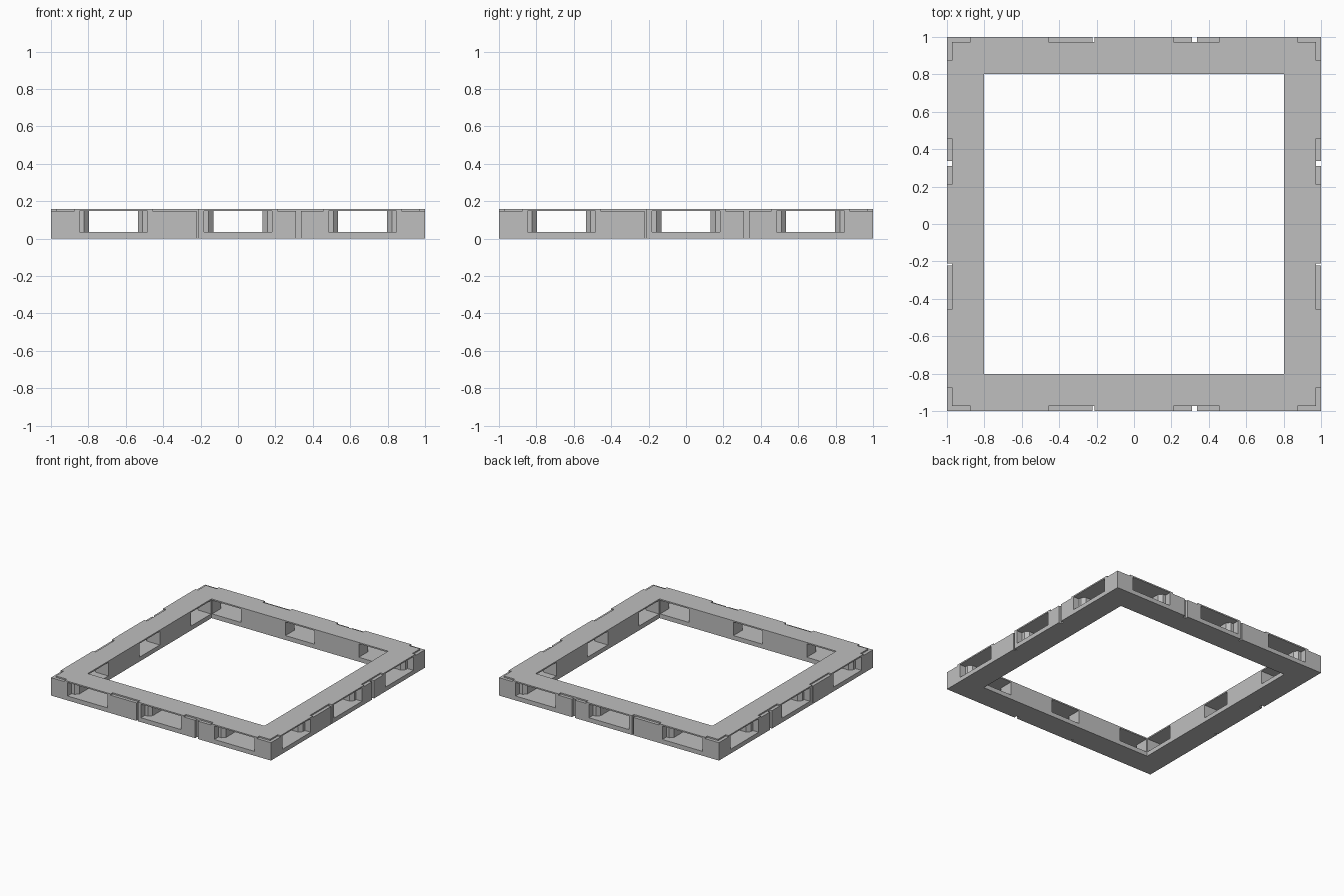
import bpy
import bmesh

cube = bpy.data.objects.get("Cube")
if cube:
    bpy.data.objects.remove(cube, do_unlink=True)

HEIGHT = 0.158    # overall height
CEILING = 0.147   # underside of the top skin
FLOOR = 0.036     # top of the sill under each slot
INNER = 0.803     # half width of the central opening
GROOVE = 0.026    # depth of grooves and edge recesses
PITCH = 2 / 3     # spacing of the slots
OUT = -0.1        # cutters start outside the wall

grey = bpy.data.materials.new("light_grey")
grey.use_nodes = True
colour = (0.52, 0.52, 0.52, 1)
grey.diffuse_color = colour
grey.node_tree.nodes["Principled BSDF"].inputs["Base Color"].default_value = colour


def make_object(name, prisms):
    """Build one mesh from (outline, bottom, top) prisms."""
    bm = bmesh.new()
    for outline, bottom, top in prisms:
        face = bm.faces.new([bm.verts.new((x, y, bottom)) for x, y in outline])
        moved = bmesh.ops.extrude_face_region(bm, geom=[face])["geom"]
        verts = [v for v in moved if isinstance(v, bmesh.types.BMVert)]
        bmesh.ops.translate(bm, verts=verts, vec=(0, 0, top - bottom))
    bmesh.ops.recalc_face_normals(bm, faces=bm.faces)
    mesh = bpy.data.meshes.new(name)
    bm.to_mesh(mesh)
    bm.free()
    mesh.materials.append(grey)
    obj = bpy.data.objects.new(name, mesh)
    bpy.context.collection.objects.link(obj)
    return obj


def rect(u0, u1, d0, d1):
    return [(u0, d0), (u1, d0), (u1, d1), (u0, d1)]


def cut(target, name, prisms):
    """Subtract the prisms from the target and drop the cutter."""
    cutter = make_object(name, prisms)
    cutter.hide_render = True
    mod = target.modifiers.new(name, 'BOOLEAN')
    mod.operation = 'DIFFERENCE'
    mod.solver = 'EXACT'
    mod.object = cutter
    bpy.context.view_layer.objects.active = target
    bpy.ops.object.modifier_apply(modifier=mod.name)
    bpy.data.objects.remove(cutter, do_unlink=True)


# Square frame with its central opening
frame = make_object("base_frame", [(rect(-1, 1, -1, 1), 0, HEIGHT)])
cut(frame, "central_opening", [(rect(-INNER, INNER, -INNER, INNER), -1, 1)])

# Half outline of a connector slot: wide mouth, step, taper, straight throat
half = [(0.182, OUT), (0.182, 0.053), (0.157, 0.053), (0.131, 0.08), (0.131, 0.25)]
slot = half + [(-u, d) for u, d in reversed(half)]
slots = [([(u + c, d) for u, d in slot], FLOOR, CEILING) for c in (-PITCH, 0, PITCH)]

# Shallow recesses in the top edge between the slots and at the corners
spans = [(-1.1, -0.875), (-0.457, -0.21), (0.21, 0.457), (0.875, 1.1)]
recesses = [(rect(a, b, OUT, GROOVE), CEILING, 0.3) for a, b in spans]

# One narrow and one wide vertical groove
grooves = [(rect(a, b, OUT, GROOVE), -0.1, 0.3)
           for a, b in ((-0.222, -0.211), (0.311, 0.337))]

# Map (along wall, depth into wall) onto each of the four walls
walls = {
    "front": lambda u, d: (u, d - 1),
    "back": lambda u, d: (u, 1 - d),
    "right": lambda u, d: (d - 1, u),
    "left": lambda u, d: (1 - d, u),
}
for wall, place in walls.items():
    for kind, prisms in (("slots", slots), ("recesses", recesses), ("grooves", grooves)):
        placed = [([place(u, d) for u, d in outline], z0, z1)
                  for outline, z0, z1 in prisms]
        cut(frame, wall + "_" + kind, placed)
